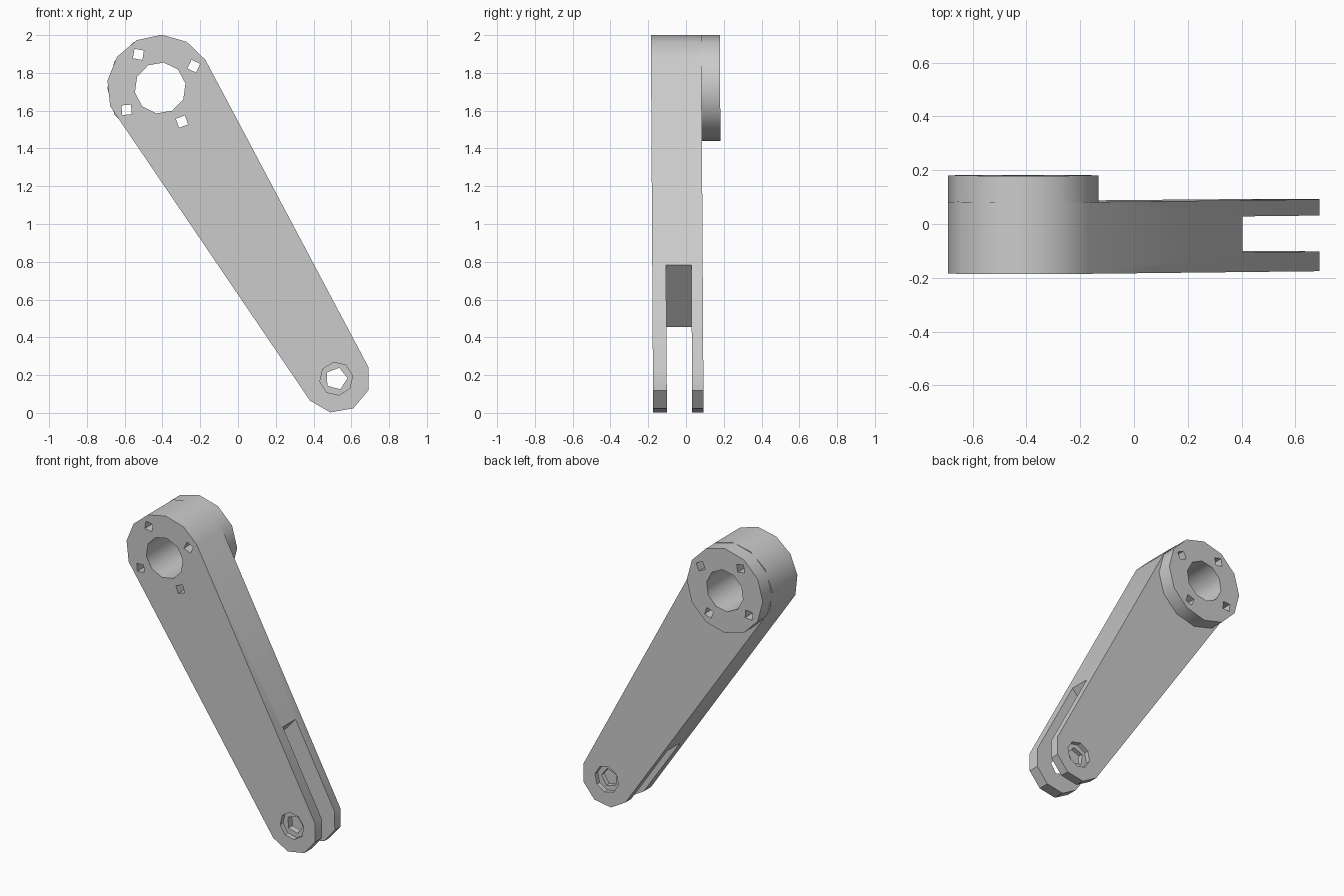
import bpy, bmesh
from math import cos, sin, radians

if "Cube" in bpy.data.objects:
    bpy.data.objects.remove(bpy.data.objects["Cube"])

BIG, SMALL = (-0.412, 1.72), (0.52, 0.181)
FRONT, BACK, BOSS_BACK = -0.18, 0.087, 0.185
SLOT_FRONT, SLOT_BACK = -0.107, 0.027


def arc(c, r, a0, a1, n):
    """n+1 points on an arc in the xz plane, angles in degrees."""
    angles = [radians(a0 + (a1 - a0) * i / n) for i in range(n + 1)]
    return [(c[0] + r * cos(a), c[1] + r * sin(a)) for a in angles]


def ngon(c, r, n, rot=0):
    return arc(c, r, rot, rot + 360, n)[:-1]


def prism(name, pts, y0, y1):
    """Extrude an xz profile along y, with the arm's very slight lean."""
    bm = bmesh.new()
    rings = [[bm.verts.new((x, y + 0.006 * (1 - z), z)) for x, z in pts]
             for y in (y0, y1)]
    bm.faces.new(rings[0])
    bm.faces.new(rings[1][::-1])
    n = len(pts)
    for i in range(n):
        j = (i + 1) % n
        bm.faces.new((rings[0][i], rings[0][j], rings[1][j], rings[1][i]))
    bmesh.ops.recalc_face_normals(bm, faces=bm.faces[:])
    mesh = bpy.data.meshes.new(name)
    bm.to_mesh(mesh)
    bm.free()
    obj = bpy.data.objects.new(name, mesh)
    bpy.context.collection.objects.link(obj)
    return obj


def cut(obj, cutters):
    for c in cutters:
        m = obj.modifiers.new("cut", 'BOOLEAN')
        m.operation, m.solver, m.object = 'DIFFERENCE', 'EXACT', c
    bpy.context.view_layer.update()
    dg = bpy.context.evaluated_depsgraph_get()
    mesh = bpy.data.meshes.new_from_object(obj.evaluated_get(dg))
    obj.modifiers.clear()
    obj.data = mesh


# Tapered arm with a rounded big end and a nine-sided small end
outline = arc(BIG, 0.282, 32, 200, 6) + arc(SMALL, 0.181, 220, 380, 4)
arm = prism("lever_arm", outline, FRONT, BACK)

# Round boss behind the big end
boss = prism("hub_boss", ngon(BIG, 0.28, 12), BACK, BOSS_BACK)

# Main bore and four bolt holes through both parts
hub_cutters = [prism("bore_cutter", ngon(BIG, 0.136, 10, 10), -0.4, 0.4)]
for k, c in enumerate(ngon(BIG, 0.212, 4, 33)):
    hub_cutters.append(prism("bolt_cutter", ngon(c, 0.036, 4, 20 + 15 * k), -0.4, 0.4))

# Fork slot, pin hole and a shallow counterbore on each face
fork_cutters = [
    prism("slot_cutter", [(0.02, 0.345), (0.50, 0.892), (1.2, 0.5), (0.9, -0.4), (0.1, -0.4)],
          SLOT_FRONT, SLOT_BACK),
    prism("pin_cutter", ngon(SMALL, 0.06, 5, 75), -0.4, 0.4),
    prism("front_counterbore_cutter", ngon(SMALL, 0.088, 8, 10), -0.4, FRONT + 0.03),
    prism("back_counterbore_cutter", ngon(SMALL, 0.088, 8, 10), BACK - 0.03, 0.4),
]

cut(arm, hub_cutters + fork_cutters)
cut(boss, hub_cutters)
for c in hub_cutters + fork_cutters:
    bpy.data.objects.remove(c)

# Smooth round hub, crisp facets at the fork
for obj in (arm, boss):
    bpy.ops.object.select_all(action='DESELECT')
    obj.select_set(True)
    bpy.context.view_layer.objects.active = obj
    bpy.ops.object.shade_smooth_by_angle(angle=radians(37))
